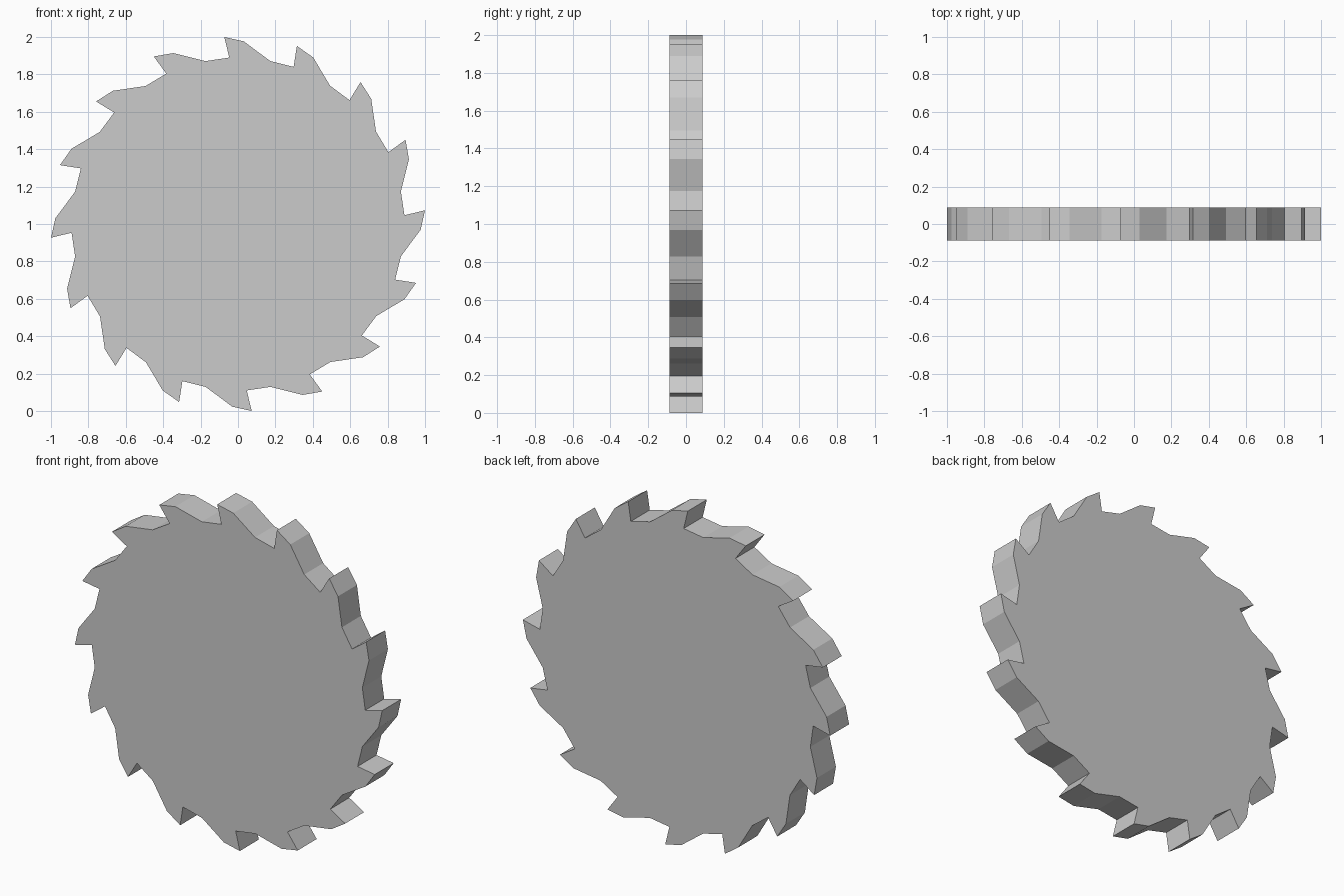
import bpy, bmesh
from math import radians, cos, sin

if "Cube" in bpy.data.objects:
    bpy.data.objects.remove(bpy.data.objects["Cube"])

TEETH = 16
HALF_THICK = 0.088
CENTRE_Z = 1.0

# One tooth, going clockwise: (radius, angle in degrees)
TOOTH = [(1.0026, 94.2), (0.977, 88.2), (0.888, 78.8), (0.891, 70.5)]

# Outline of the saw-toothed disc
outline = []
for i in range(TEETH):
    for r, a in TOOTH:
        t = radians(a - i * 360 / TEETH)
        outline.append((r * cos(t), CENTRE_Z + r * sin(t)))

# Extrude the outline through the thickness
bm = bmesh.new()
front = bm.faces.new([bm.verts.new((x, -HALF_THICK, z)) for x, z in outline])
ext = bmesh.ops.extrude_face_region(bm, geom=[front], use_keep_orig=True)
back = [v for v in ext["geom"] if isinstance(v, bmesh.types.BMVert)]
bmesh.ops.translate(bm, verts=back, vec=(0, 2 * HALF_THICK, 0))
bmesh.ops.recalc_face_normals(bm, faces=bm.faces)

mesh = bpy.data.meshes.new("saw_blade")
bm.to_mesh(mesh)
bm.free()
blade = bpy.data.objects.new("saw_blade", mesh)
bpy.context.collection.objects.link(blade)
